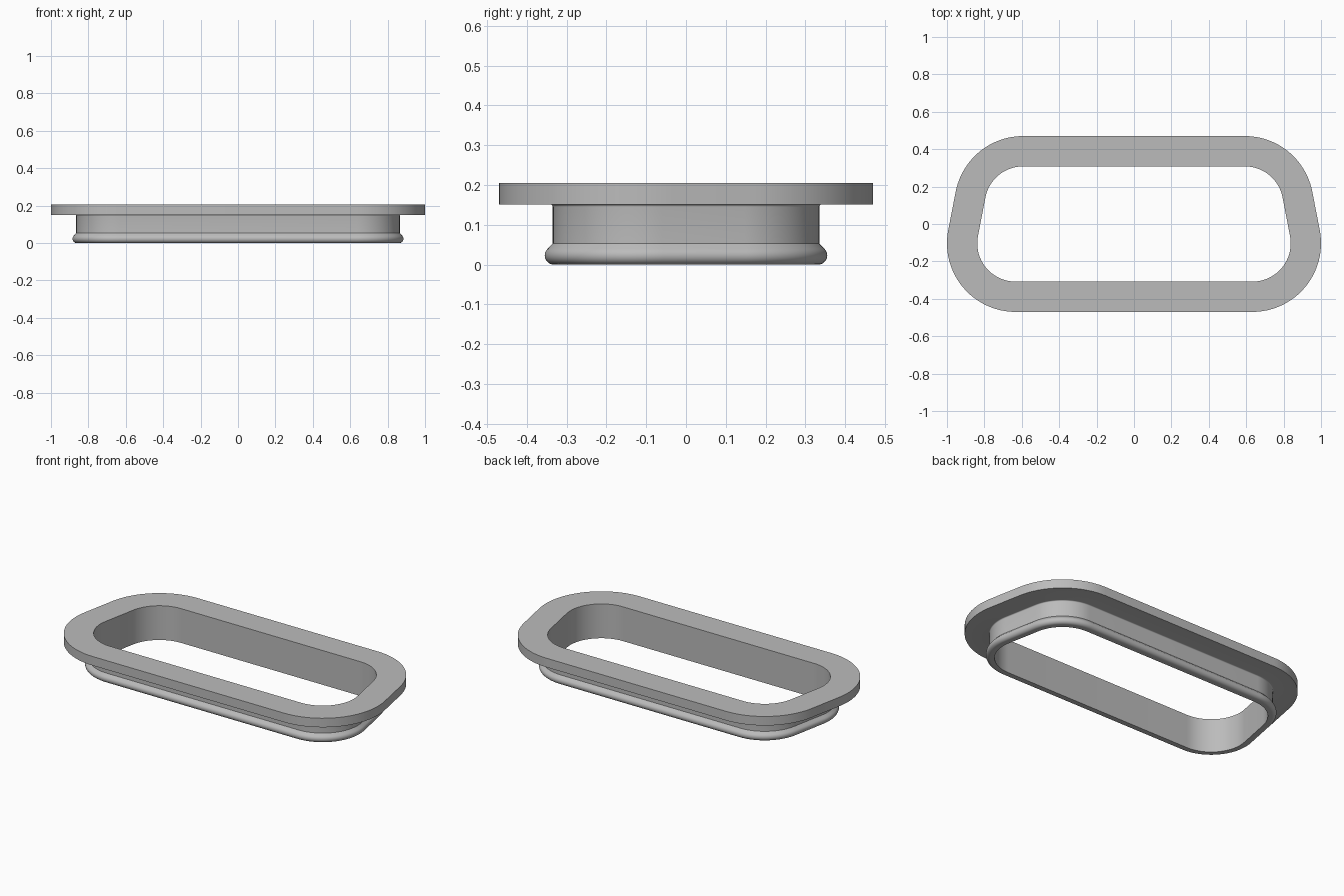
import bpy, bmesh
from math import sin, cos, pi, radians, atan2

cube = bpy.data.objects.get("Cube")
if cube:
    bpy.data.objects.remove(cube, do_unlink=True)

# Plain grey material
grey = bpy.data.materials.new("grey")
grey.use_nodes = True
colour = (0.5, 0.5, 0.5, 1)
grey.diffuse_color = colour
grey.node_tree.nodes["Principled BSDF"].inputs["Base Color"].default_value = colour

# Corner centres of the rounded trapezoid outline
FRONT_X, BACK_X, CORNER_Y = 0.633, 0.593, 0.103
TILT = atan2(FRONT_X - BACK_X, 2 * CORNER_Y)
STEPS = 24


def arc(cx, cy, r, start, end, steps):
    angles = [start + (end - start) * i / steps for i in range(steps + 1)]
    return [(cx + r * cos(a), cy + r * sin(a)) for a in angles]


def outline(r):
    """Outline at distance r from the corner centres, anticlockwise."""
    right = arc(FRONT_X, -CORNER_Y, r, -pi / 2, TILT, STEPS)
    right += arc(BACK_X, CORNER_Y, r, TILT, pi / 2, STEPS)
    return right + [(-x, y) for x, y in reversed(right)]


# Cross-section as (corner radius, height): bore, flange, neck fillet, bead
HOLE, RIM, NECK, TOP, UNDER = 0.205, 0.367, 0.232, 0.205, 0.151
FILLET, BEAD = 0.006, 0.023
section = [(HOLE, 0), (HOLE, TOP), (RIM, TOP), (RIM, UNDER)]
section += arc(NECK + FILLET, UNDER - FILLET, FILLET, pi / 2, pi, 5)
section += [(NECK, 0.053)]
section += arc(0.229, BEAD, BEAD, radians(45), -pi / 2, 12)

# Sweep the section around the outline
bm = bmesh.new()
rings = [[bm.verts.new((x, y, z)) for x, y in outline(r)] for r, z in section]
for a, b in zip(rings, rings[1:] + rings[:1]):
    for i in range(len(a)):
        j = (i + 1) % len(a)
        bm.faces.new((a[i], a[j], b[j], b[i]))
bmesh.ops.recalc_face_normals(bm, faces=bm.faces)

mesh = bpy.data.meshes.new("flanged_grommet")
bm.to_mesh(mesh)
bm.free()
mesh.materials.append(grey)
grommet = bpy.data.objects.new("flanged_grommet", mesh)
bpy.context.collection.objects.link(grommet)

bpy.ops.object.select_all(action='DESELECT')
grommet.select_set(True)
bpy.context.view_layer.objects.active = grommet
bpy.ops.object.shade_smooth_by_angle(angle=radians(30))
